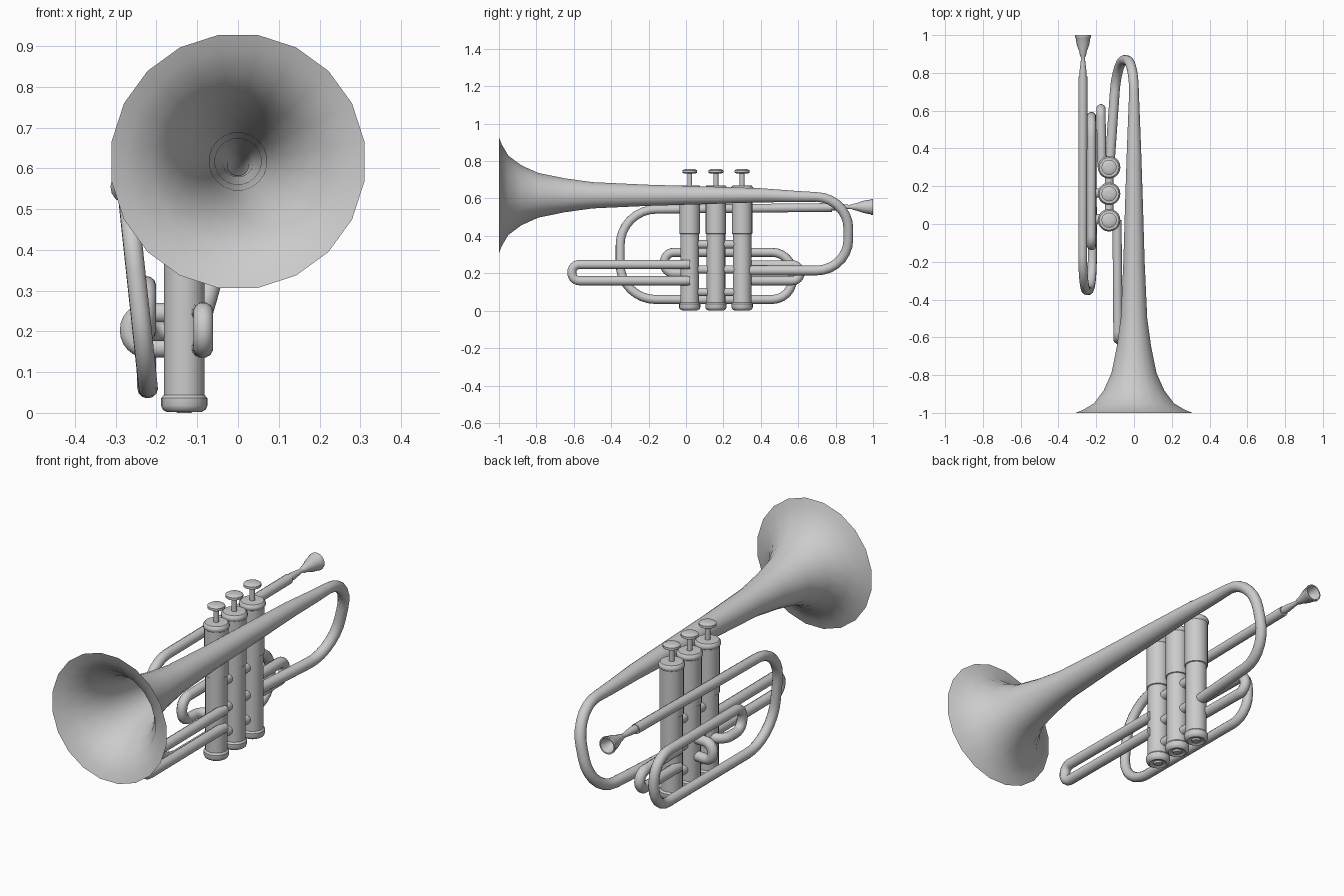
import bpy, bmesh, math
from mathutils import Vector, Matrix

if "Cube" in bpy.data.objects:
    bpy.data.objects.remove(bpy.data.objects["Cube"])


def finish(name, bm, angle=40):
    bmesh.ops.recalc_face_normals(bm, faces=bm.faces)
    me = bpy.data.meshes.new(name)
    bm.to_mesh(me)
    bm.free()
    ob = bpy.data.objects.new(name, me)
    bpy.context.collection.objects.link(ob)
    bpy.ops.object.select_all(action='DESELECT')
    ob.select_set(True)
    bpy.context.view_layer.objects.active = ob
    bpy.ops.object.shade_smooth_by_angle(angle=math.radians(angle))
    return ob


def skin(bm, rings, closed_ends):
    for a, b in zip(rings, rings[1:]):
        n = len(a)
        for i in range(n):
            j = (i + 1) % n
            bm.faces.new((a[i], a[j], b[j], b[i]))
    if closed_ends:
        bm.faces.new(rings[0])
        bm.faces.new(rings[-1])


def rounded(points, d, steps=6):
    """Polyline with every inner corner replaced by an arc cut back by d."""
    pts = [Vector(p) for p in points]
    out = [pts[0]]
    for p, c, q in zip(pts, pts[1:], pts[2:]):
        a = c + (p - c).normalized() * d
        b = c + (q - c).normalized() * d
        for k in range(steps + 1):
            t = k / steps
            wa, wc, wb = (1 - t) ** 2, 1.414 * t * (1 - t), t * t
            out.append((a * wa + c * wc + b * wb) / (wa + wc + wb))
    return out + [pts[-1]]


def sweep(name, path, radii, sides=12, closed_ends=True):
    """Round tube along a path; radii is one number or one per point."""
    path = [Vector(p) for p in path]
    if not isinstance(radii, list):
        radii = [radii] * len(path)
    bm = bmesh.new()
    rings, last = [], None
    for i, p in enumerate(path):
        t = (path[min(i + 1, len(path) - 1)] - path[max(i - 1, 0)]).normalized()
        if last is None:
            n = t.cross(Vector((1, 0, 0)) if abs(t.x) < 0.9 else Vector((0, 0, 1))).normalized()
        else:
            n = last.rotation_difference(t) @ n
        last = t
        b = t.cross(n)
        ring = []
        for k in range(sides):
            a = 2 * math.pi * (k + 0.5) / sides
            ring.append(bm.verts.new(p + (n * math.cos(a) + b * math.sin(a)) * radii[i]))
        rings.append(ring)
    skin(bm, rings, closed_ends)
    return finish(name, bm)


def lathe(name, profile, loc, rot_x=0, sides=20):
    """Revolve (radius, height) pairs about z."""
    bm = bmesh.new()
    rings = [[bm.verts.new((r * math.cos(2 * math.pi * k / sides),
                            r * math.sin(2 * math.pi * k / sides), z)) for k in range(sides)]
             for r, z in profile]
    skin(bm, rings, True)
    bm.transform(Matrix.Translation(loc) @ Matrix.Rotation(rot_x, 4, 'X'))
    return finish(name, bm)


# Bell with its flare, long taper and rear bend into the last valve
flare = [(-1.0, .314), (-.985, .275), (-.95, .215), (-.88, .162), (-.79, .121),
         (-.65, .092), (-.5, .071), (-.2, .057), (.1, .048), (.4, .038)]
bell_path = [Vector((0, y, .617)) for y, r in flare]
bend = rounded([(0, .6, .61), (0, .868, .605), (-.09, .868, .215), (-.13, .3, .215)], .17, 7)
sweep("bell", bell_path + bend, [r for y, r in flare] + [.03] + [.026] * (len(bend) - 1),
      20, False)

# Valves: casing, bottom cap, top cap, stem and button
VX, VY = -.132, (.02, .16, .30)
for i, y in enumerate(VY, 1):
    at = (VX, y, 0)
    lathe(f"valve_casing_{i}", [(.050, .03), (.050, .41), (.055, .412), (.055, .65)], at)
    lathe(f"valve_bottom_cap_{i}", [(.018, .0), (.022, .008), (.034, .008), (.042, .002),
                                    (.053, .008), (.057, .018), (.057, .036), (.050, .044)], at)
    lathe(f"valve_top_cap_{i}", [(.055, .640), (.060, .646), (.060, .658), (.052, .668),
                                 (.020, .670)], at)
    lathe(f"valve_stem_{i}", [(.013, .66), (.013, .74)], at, sides=12)
    lathe(f"valve_button_{i}", [(.030, .733), (.040, .738), (.040, .750), (.030, .756),
                                (.010, .757)], at)

# Short tubes joining the valves
for i, (a, b) in enumerate(zip(VY, VY[1:]), 1):
    for j, z in enumerate((.355, .22, .10), 1):
        sweep(f"valve_connector_{i}_{j}", [(VX, a, z), (VX, b, z)], .023)

# Mouthpiece with hollow cup
lathe("mouthpiece", [(.018, .77), (.018, .81), (.011, .87), (.012, .885), (.017, .895),
                     (.019, .91), (.033, .95), (.039, .985), (.043, .992), (.042, 1.0),
                     (.036, 1.0), (.030, .975), (.018, .95), (.006, .935)],
      (-.27, 0, .555), -math.pi / 2, 16)

# Lead pipe, front crook, low tube, rear crook and return to the first valve
front_part = rounded([(-.27, .78, .552), (-.272, -.352, .54), (-.22, -.352, .06),
                      (-.222, .4, .06)], .19, 8)
rear_part = rounded([(-.222, .4, .06), (-.225, .57, .06), (-.225, .57, .312),
                     (-.225, .3, .312)], .11)
inner_part = rounded([(-.225, .3, .312), (-.225, -.115, .312), (-.225, -.115, .20),
                      (-.225, .03, .20), (-.15, .03, .20)], .05)
sweep("lead_pipe_and_main_tube", front_part + rear_part[1:] + inner_part[1:], .024)


# Valve slides
def slide(name, a, tip, b, r, d):
    sweep(name, rounded([a, (tip[0], tip[1], a[2]), (tip[0], tip[1], b[2]), b], d), r)


slide("first_valve_slide", (-.09, .02, .247), (-.085, -.61), (-.09, .02, .16), .025, .04)
slide("second_valve_slide", (-.14, .16, .245), (-.265, .17), (-.14, .16, .16), .025, .04)
slide("third_valve_slide", (-.17, .30, .245), (-.175, .61), (-.17, .30, .16), .025, .042)
